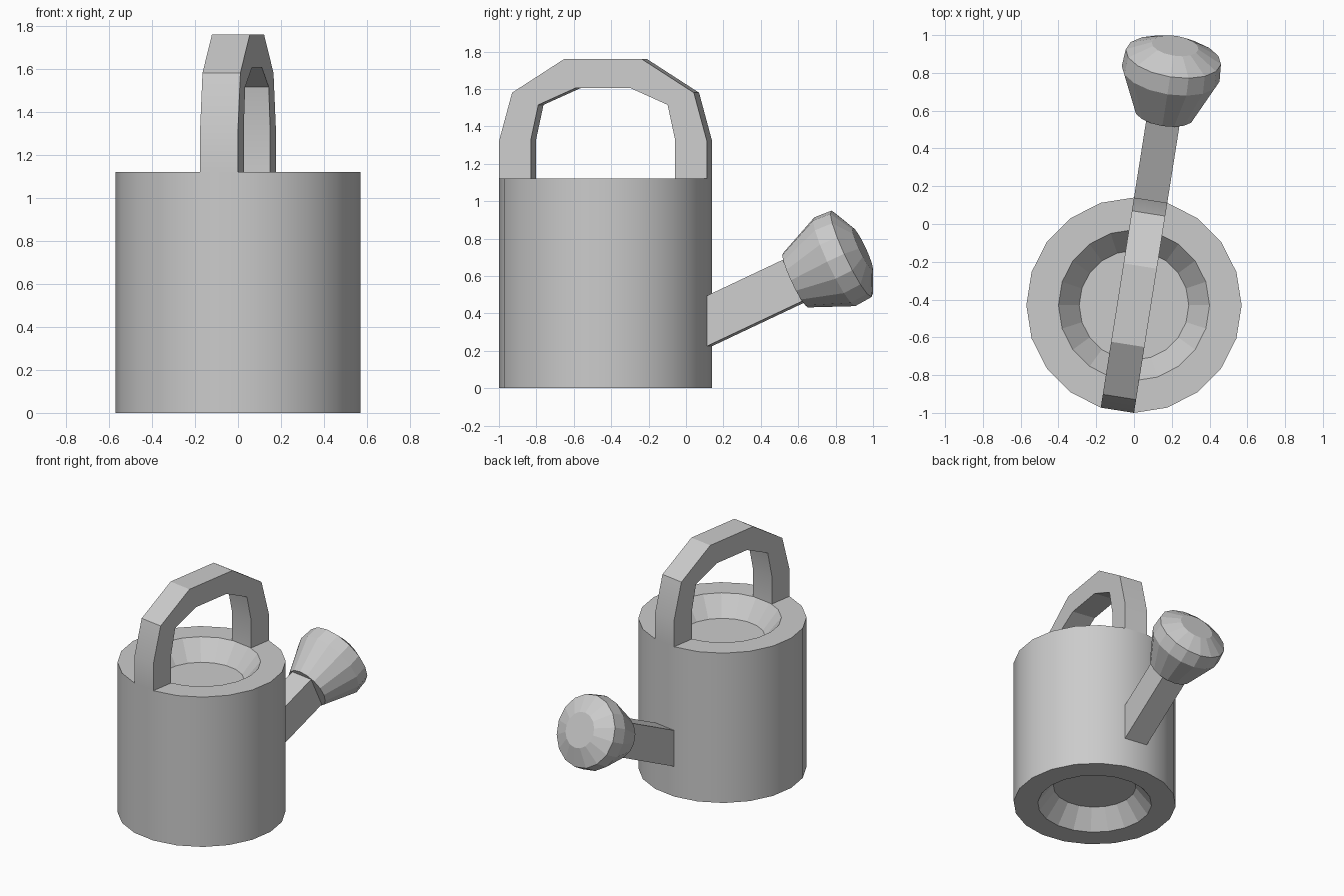
import bpy
import bmesh
from math import radians, sin, cos, tan, pi
from mathutils import Matrix, Vector

cube = bpy.data.objects.get("Cube")
if cube:
    bpy.data.objects.remove(cube)

# Single grey metal
metal = bpy.data.materials.new("grey_metal")
metal.use_nodes = True
grey = (0.6, 0.6, 0.6, 1)
metal.diffuse_color = grey
metal.node_tree.nodes["Principled BSDF"].inputs["Base Color"].default_value = grey

# Handle and spout share one plane, turned to sit on a flat side of the can
TURN = radians(9)
SLOPE = radians(25)
CENTRE = Vector((0, -0.43, 0))
ALONG = Vector((sin(TURN), cos(TURN), 0))
ACROSS = Vector((cos(TURN), -sin(TURN), 0))
UP = Vector((0, 0, 1))
RADIUS = 0.57
WIDTH = 2 * RADIUS * sin(TURN)


def finish(name, bm):
    bmesh.ops.recalc_face_normals(bm, faces=bm.faces)
    mesh = bpy.data.meshes.new(name)
    bm.to_mesh(mesh)
    bm.free()
    mesh.materials.append(metal)
    obj = bpy.data.objects.new(name, mesh)
    bpy.context.collection.objects.link(obj)
    return obj


def lathe(name, profile, sides, matrix):
    """Turn (radius, height) points round local z and cap both ends."""
    bm = bmesh.new()
    rings = []
    for r, h in profile:
        rings.append([bm.verts.new(matrix @ Vector((r * cos(a), r * sin(a), h)))
                      for a in (2 * pi * i / sides for i in range(sides))])
    for low, high in zip(rings, rings[1:]):
        for i in range(sides):
            j = (i + 1) % sides
            bm.faces.new((low[i], low[j], high[j], high[i]))
    bm.faces.new(rings[0])
    bm.faces.new(rings[-1])
    return finish(name, bm)


def slab(name, profile):
    """Extrude (along, up) points across the shared plane."""
    bm = bmesh.new()
    near, far = ([bm.verts.new(CENTRE + ALONG * s + UP * z + ACROSS * side * WIDTH / 2)
                  for s, z in profile] for side in (1, -1))
    bm.faces.new(near)
    bm.faces.new(far)
    n = len(profile)
    for i in range(n):
        j = (i + 1) % n
        bm.faces.new((near[i], near[j], far[j], far[i]))
    return finish(name, bm)


def smooth(obj):
    bpy.ops.object.select_all(action="DESELECT")
    obj.select_set(True)
    bpy.context.view_layer.objects.active = obj
    bpy.ops.object.shade_smooth_by_angle(angle=radians(20))


# Can body with a sloped recess in the top and the base
HEIGHT, DEPTH = 1.12, 0.14
half = [(0.29, DEPTH), (0.4, 0), (RADIUS, 0)]
body = lathe("can_body", half + [(r, HEIGHT - h) for r, h in reversed(half)],
             20, Matrix.Translation(CENTRE))
smooth(body)
for face in body.data.polygons:
    middle = face.center - CENTRE
    if Vector((middle.x, middle.y)).length < 0.5:
        face.use_smooth = False

# Arched handle, mirrored front to back
FLAT = RADIUS * cos(TURN)
outer = [(FLAT, HEIGHT), (FLAT, 1.32), (0.492, 1.58), (0.21, 1.76)]
inner = [(0.148, 1.605), (0.35, 1.515), (0.39, 1.33), (0.39, HEIGHT)]
arch = outer + [(-s, z) for s, z in reversed(outer)]
arch += [(-s, z) for s, z in reversed(inner)] + inner
smooth(slab("handle", arch))

# Rising square spout, ending square to its own direction
rise = tan(SLOPE)
top_end, low_end = 1.02, 1.125
slab("spout", [(FLAT, 0.225), (FLAT, 0.495),
               (top_end, 0.495 + rise * (top_end - FLAT)),
               (low_end, 0.225 + rise * (low_end - FLAT))])

# Flared sprinkler head with a shallow domed face
axis = ALONG * cos(SLOPE) + UP * sin(SLOPE)
side = ACROSS
frame = Matrix((side, axis.cross(side), axis)).transposed().to_4x4()
start = CENTRE + ALONG * 1.028 + UP * 0.577
lathe("sprinkler_head",
      [(0.16, 0), (0.262, 0.235), (0.255, 0.335), (0.125, 0.4)],
      16, Matrix.Translation(start) @ frame)
